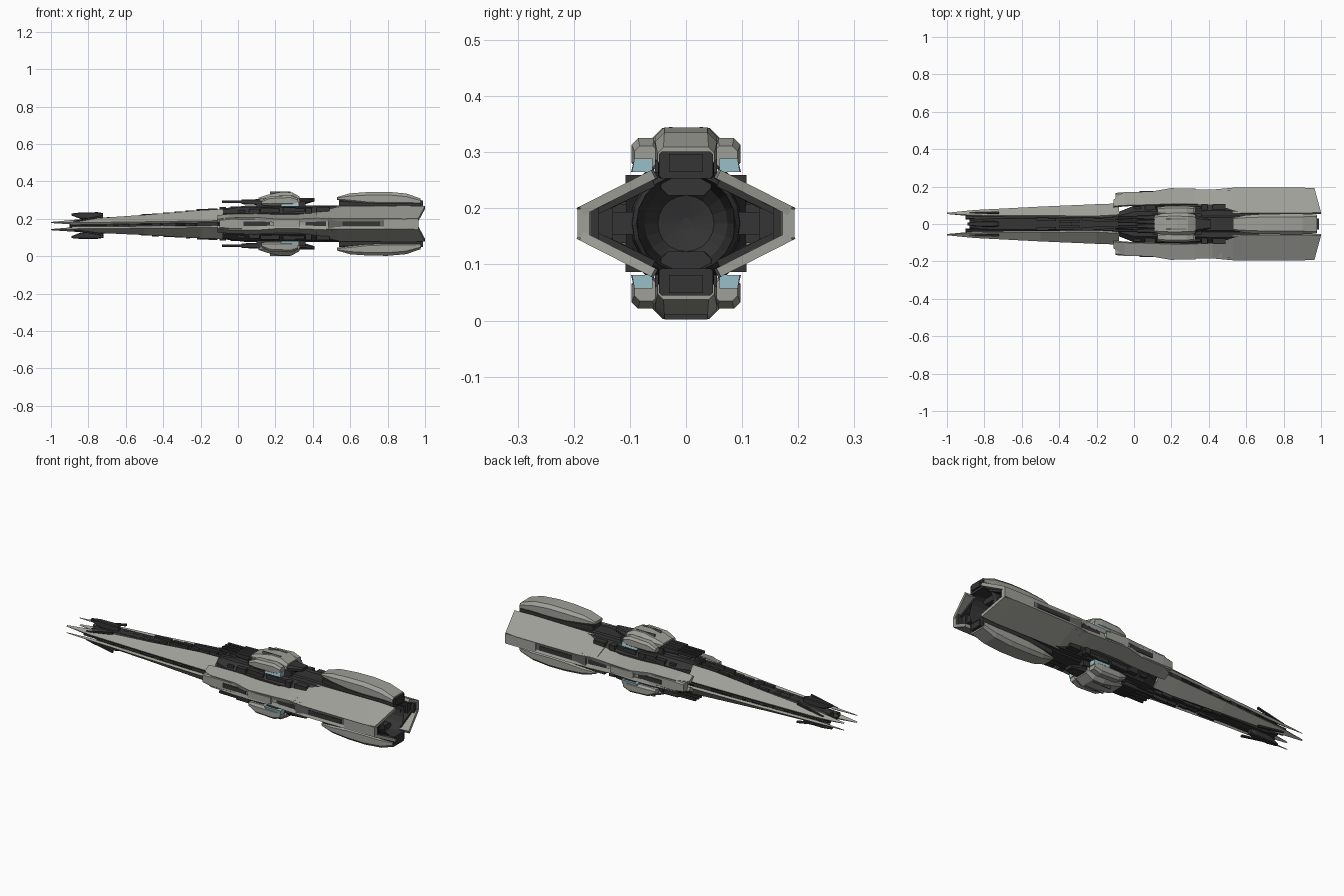
import bpy, bmesh, math, random
from mathutils import Vector

random.seed(4)
MID = .173   # height of the ship's long axis

old = bpy.data.objects.get("Cube")
if old:
    bpy.data.objects.remove(old, do_unlink=True)


def material(name, r, g, b):
    mat = bpy.data.materials.new(name)
    mat.use_nodes = True
    mat.diffuse_color = (r, g, b, 1)
    node = mat.node_tree.nodes["Principled BSDF"]
    node.inputs["Base Color"].default_value = (r, g, b, 1)
    node.inputs["Roughness"].default_value = .7
    return mat


ARMOUR = material("warm grey armour", .35, .35, .32)
TRIM = material("medium grey trim", .13, .13, .12)
DARK = material("charcoal machinery", .035, .035, .035)
BLUE = material("pale blue panels", .32, .52, .57)


def finish(name, bm, mat, mirror):
    """Turn a bmesh into an object on the long axis, mirrored across the named axes."""
    bmesh.ops.recalc_face_normals(bm, faces=bm.faces)
    mesh = bpy.data.meshes.new(name)
    bm.to_mesh(mesh)
    bm.free()
    mesh.materials.append(mat)
    obj = bpy.data.objects.new(name, mesh)
    obj.location.z = MID
    bpy.context.collection.objects.link(obj)
    if mirror:
        mod = obj.modifiers.new("mirror", 'MIRROR')
        mod.use_axis = ['x' in mirror, 'y' in mirror, 'z' in mirror]
        mod.use_mirror_merge = False
    return obj


def loft(name, rings, mat, mirror=""):
    """Skin a solid over rings of points with equal counts."""
    bm = bmesh.new()
    loops = [[bm.verts.new(p) for p in ring] for ring in rings]
    n = len(loops[0])
    for a, b in zip(loops, loops[1:]):
        for i in range(n):
            j = (i + 1) % n
            bm.faces.new((a[i], a[j], b[j], b[i]))
    bm.faces.new(loops[0])
    bm.faces.new(loops[-1])
    return finish(name, bm, mat, mirror)


def plate(name, stations, thick, mat=ARMOUR, sweep=0, tip=1):
    """Sloping slab; a station is x, inner y z, outer y z. Sweep pulls the last outer
    edge forward, tip scales the thickness of the first station."""
    rings = []
    for k, (x, ya, za, yb, zb) in enumerate(stations):
        slope = Vector((0, yb - ya, zb - za)).normalized()
        inward = Vector((0, slope.z, -slope.y)) * thick * (1 if k else tip)
        a = Vector((x, ya, za))
        b = Vector((x - (sweep if k == len(stations) - 1 else 0), yb, zb))
        rings.append([a, b, b + inward, a + inward])
    return loft(name, rings, mat, "yz")


def pod(name, stations, mat, mirror="z", cut=.3, y=0):
    """Chamfered hull; a station is x, half width, bottom z, top z."""
    rings = []
    for x, w, lo, hi in stations:
        c = min(w, hi - lo) * cut
        half = [(w - c, lo), (w, lo + c), (w, hi - c), (w - c, hi)]
        pts = half + [(-v, z) for v, z in reversed(half)]
        rings.append([(x, y + v, z) for v, z in pts])
    return loft(name, rings, mat, mirror)


def box(name, x, y, z, mat, mirror="yz"):
    """Box from a pair of limits on each axis."""
    return loft(name, [[(p, y[0], z[0]), (p, y[1], z[0]), (p, y[1], z[1]), (p, y[0], z[1])]
                       for p in x], mat, mirror)


def lathe(name, profile, mat, sides=20):
    """Revolve (x, radius) points about the long axis."""
    rings = []
    for x, r in profile:
        angles = [math.tau * i / sides for i in range(sides)]
        rings.append([(x, r * math.cos(t), r * math.sin(t)) for t in angles])
    return loft(name, rings, mat)


# Prow: dark spine, four long pointed blades and sensor prongs
prow = [
    pod("nose_spine", [(-.88, .025, -.02, .02), (-.8, .04, -.04, .04),
                       (-.4, .042, -.05, .05), (-.08, .05, -.07, .07)], DARK, ""),
    plate("prow_blade", [(-1, .055, .022, .06, .018), (-.85, .047, .034, .075, .016),
                         (-.5, .045, .054, .093, .017), (-.2, .043, .075, .106, .018),
                         (-.08, .05, .08, .11, .018)], .013, tip=.2),
    plate("prow_blade_lining", [(-.9, .03, .022, .058, .006), (-.5, .03, .036, .076, .006),
                                (-.08, .035, .06, .094, .006)], .014, DARK),
    pod("nose_sensor", [(-.89, .008, .055, .066), (-.84, .014, .036, .071),
                        (-.75, .016, .034, .071), (-.72, .01, .04, .066)], DARK),
    pod("nose_rod", [(-.88, .004, .018, .026), (-.72, .006, .044, .056)], DARK, "yz", y=.06),
]

# Central dark hull, from the prow to the engine
pod("core_hull", [(-.12, .05, -.07, .07), (0, .098, -.088, .088),
                  (.5, .108, -.092, .092), (.7, .085, -.085, .085)], DARK, "", .33)
pod("spine_ridge", [(-.1, .03, .05, .08), (.05, .045, .05, .098),
                    (.5, .05, .05, .098), (.9, .045, .05, .1)], DARK)

# Engine bell with a recessed bowl
lathe("engine_bell", [(.6, .09), (.88, .1), (.94, .096), (.95, .088),
                      (.9, .084), (.76, .074), (.73, .05), (.72, .01)], DARK)

# Midship armour shoulders and the flank between them
plate("mid_armour", [(-.11, .096, .046, .13, .025), (-.05, .1, .052, .168, .032),
                     (.1, .104, .054, .175, .034), (.2, .108, .05, .192, .026),
                     (.32, .108, .05, .185, .026), (.47, .092, .068, .186, .032)], .02)
pod("mid_flank", [(-.1, .02, -.024, .024), (-.04, .025, -.032, .032),
                  (.5, .03, -.032, .032)], ARMOUR, "y", y=.146)
box("flank_block", (.19, .33), (.16, .19), (-.018, .018), ARMOUR, "y")

# Stern armour: four swept slabs forming a diamond
plate("stern_armour", [(.42, .092, .07, .184, .03), (.53, .06, .094, .194, .028),
                       (.9, .058, .097, .195, .027), (1, .062, .095, .19, .03)],
      .017, sweep=.035)
plate("stern_lining", [(.5, .06, .075, .175, .02), (.95, .06, .077, .176, .02)], .012, DARK)
box("stern_flank", (.48, .96), (.168, .188), (-.03, .03), TRIM, "y")
box("stern_flank_panel", (.78, .965), (.172, .193), (-.026, .026), ARMOUR, "y")
box("stern_flank_lining", (.48, .962), (.155, .17), (-.03, .03), DARK, "y")
box("flank_bulkhead", (.5, .515), (.06, .178), (-.035, .035), DARK, "y")
box("engine_strut", (.6, .93), (.085, .17), (-.02, .02), DARK, "y")
box("strut_clamp", (.85, .94), (.13, .158), (-.027, .027), DARK, "y")

# Dark vents set along the flanks
for i, (start, end, out) in enumerate(((.03, .17, .176), (.36, .47, .178), (.56, .76, .191))):
    box(f"flank_vent_{i + 1}", (start, end), (.165, out), (-.012, .012), DARK, "y")

# Dorsal and ventral stern fairings over dark bases
pod("stern_fairing", [(.53, .034, .128, .143), (.6, .048, .112, .163),
                      (.7, .054, .1, .17), (.8, .055, .097, .171),
                      (.9, .055, .098, .162), (.975, .051, .1, .136)], ARMOUR)
pod("fairing_base", [(.54, .038, .08, .125), (.75, .05, .08, .11),
                     (.965, .049, .08, .128), (.979, .048, .08, .128)], DARK, cut=.1)
box("fairing_exhaust", (.95, .988), (-.03, .03), (.092, .124), DARK, "z")

# Turrets with shoulders, blue panels and twin guns
pod("turret_body", [(.11, .045, .115, .14), (.16, .058, .1, .156), (.23, .06, .1, .17),
                    (.29, .058, .1, .168), (.33, .05, .105, .145)], ARMOUR)
pod("turret_shoulder", [(.125, .018, .1, .125), (.17, .025, .096, .147),
                        (.28, .026, .096, .152), (.32, .021, .1, .138)],
    ARMOUR, "yz", .45, .071)
box("turret_mount", (.1, .36), (-.055, .055), (.085, .118), DARK, "z")
loft("turret_blue_panel", [[(x, .06, .092), (x, out, .092), (x, out - .004, top), (x, .06, top)]
                           for x, out, top in ((.23, .098, .104), (.325, .096, .116))],
     BLUE, "yz")
box("turret_top_groove", (.17, .28), (.024, .03), (.15, .1715), TRIM)
pod("turret_tail", [(.325, .046, .095, .138), (.36, .036, .105, .137),
                    (.41, .025, .12, .137)], DARK)
for i, y in enumerate((.012, .036)):
    pod(f"gun_barrel_{i + 1}", [(-.085, .007, .11, .124), (.13, .008, .11, .126)],
        DARK, "yz", y=y)
    pod(f"gun_sleeve_{i + 1}", [(.02, .011, .105, .13), (.13, .012, .1, .132)],
        DARK, "yz", y=y)

# Small machinery blocks along the spine, in the prow slit and beside the hull
for i in range(22):
    x = -.76 + i * .06
    size = random.uniform(.03, .07)
    rise = .028 + .055 * min(1, (x + .76) / .7)
    y = random.uniform(.004, .022)
    block = box(f"spine_block_{i + 1}", (x, x + size), (y, y + .015),
                (rise - .02, rise + random.uniform(.004, .012)), DARK)
    if x < -.15:
        out = .058 + .05 * (x + .76)
        slit = box(f"slit_block_{i + 1}", (x, x + size),
                   (.02, out + random.uniform(0, .01)), (0, .014), DARK)
        prow += [block, slit]
    elif x < .35:
        box(f"hull_block_{i + 1}", (x + .1, x + .1 + size), (.05, random.uniform(.092, .108)),
            (.055, random.uniform(.074, .09)), DARK)

# The whole prow droops slightly
for part in prow:
    part.rotation_euler.y = -.012
